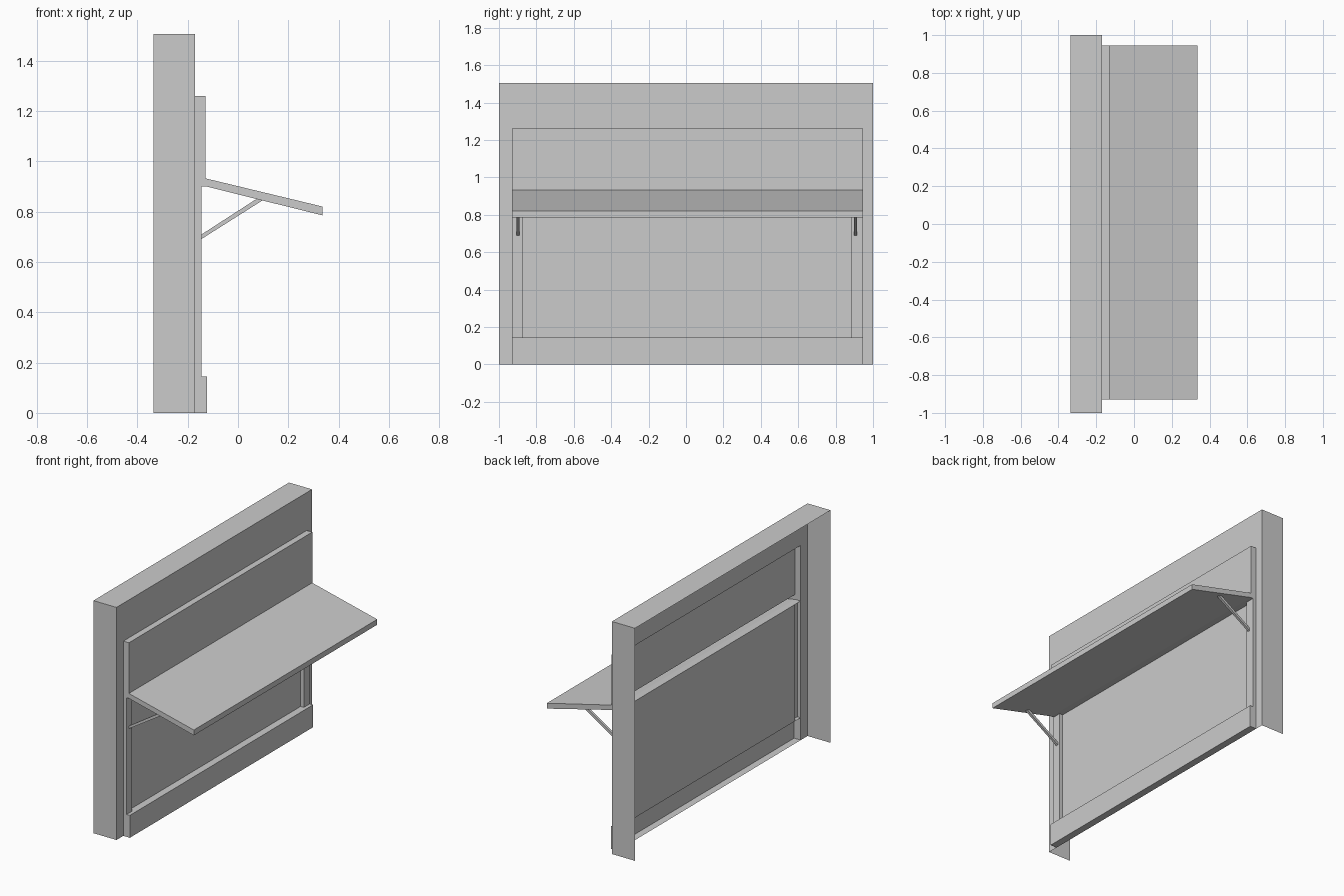
import bpy, bmesh
from mathutils import Vector

if "Cube" in bpy.data.objects:
    bpy.data.objects.remove(bpy.data.objects["Cube"])

Y0, Y1 = -0.93, 0.945          # width of the shopfront unit
BACK, WALL = -0.335, -0.17     # wall back edge and wall face
TOP = 1.26                     # top of the shopfront unit


def finish(name, bm, recalc=True):
    bmesh.ops.remove_doubles(bm, verts=bm.verts, dist=1e-5)
    if recalc:
        bmesh.ops.recalc_face_normals(bm, faces=bm.faces)
    me = bpy.data.meshes.new(name)
    bm.to_mesh(me)
    bm.free()
    ob = bpy.data.objects.new(name, me)
    bpy.context.collection.objects.link(ob)
    return ob


def quads(name, faces, recalc=True):
    bm = bmesh.new()
    for f in faces:
        bm.faces.new([bm.verts.new(p) for p in f])
    return finish(name, bm, recalc)


def prism(name, profile, y0, y1, closed=False):
    """Extrude an x-z profile along y with end caps; open profiles stay open at the back."""
    bm = bmesh.new()
    a = [bm.verts.new((x, y0, z)) for x, z in profile]
    b = [bm.verts.new((x, y1, z)) for x, z in profile]
    n = len(profile)
    for i in range(n if closed else n - 1):
        j = (i + 1) % n
        bm.faces.new((a[i], a[j], b[j], b[i]))
    bm.faces.new(a)
    bm.faces.new(b[::-1])
    return finish(name, bm)


def facing(y0, y1, z0, z1, x=WALL):
    """Quad facing +x."""
    return [(x, y0, z0), (x, y1, z0), (x, y1, z1), (x, y0, z1)]


# Wall shell, open at the back and bottom, with a hole for the shopfront
H = 1.505
quads("wall_shell", [
    facing(-1, Y0, 0, H), facing(Y1, 1, 0, H), facing(Y0, Y1, TOP, H),
    [(BACK, -1, H), (WALL, -1, H), (WALL, 1, H), (BACK, 1, H)],
    [(BACK, -1, 0), (WALL, -1, 0), (WALL, -1, H), (BACK, -1, H)],
    [(WALL, 1, 0), (BACK, 1, 0), (BACK, 1, H), (WALL, 1, H)],
], recalc=False)

# Sign board flowing into the sloping awning
prism("sign_and_awning", [
    (WALL, TOP), (-0.13, TOP), (-0.13, 0.932), (0.335, 0.82),
    (0.335, 0.785), (-0.128, 0.9), (WALL, 0.9)], Y0, Y1)

# Plinth under the window
prism("plinth", [
    (WALL, 0.145), (-0.123, 0.145), (-0.123, 0.0), (WALL, 0.0)], Y0, Y1)

# Window pane
quads("window_pane", [facing(Y0 + 0.057, Y1 - 0.062, 0.145, 0.9)], recalc=False)

# Side posts and awning struts, one pair on each end
for side, p0, p1, sy in (("left", Y0, Y0 + 0.057, -0.897),
                         ("right", Y1 - 0.062, Y1, 0.905)):
    px, z0, z1 = -0.146, 0.145, 0.9
    quads("post_" + side, [
        facing(p0, p1, z0, z1, px),
        [(WALL, p0, z0), (px, p0, z0), (px, p0, z1), (WALL, p0, z1)],
        [(px, p1, z0), (WALL, p1, z0), (WALL, p1, z1), (px, p1, z1)],
    ], recalc=False)
    prism("awning_strut_" + side, [
        (-0.148, 0.689), (-0.148, 0.707), (0.075, 0.851), (0.1, 0.846)],
        sy - 0.008, sy + 0.008, closed=True)
